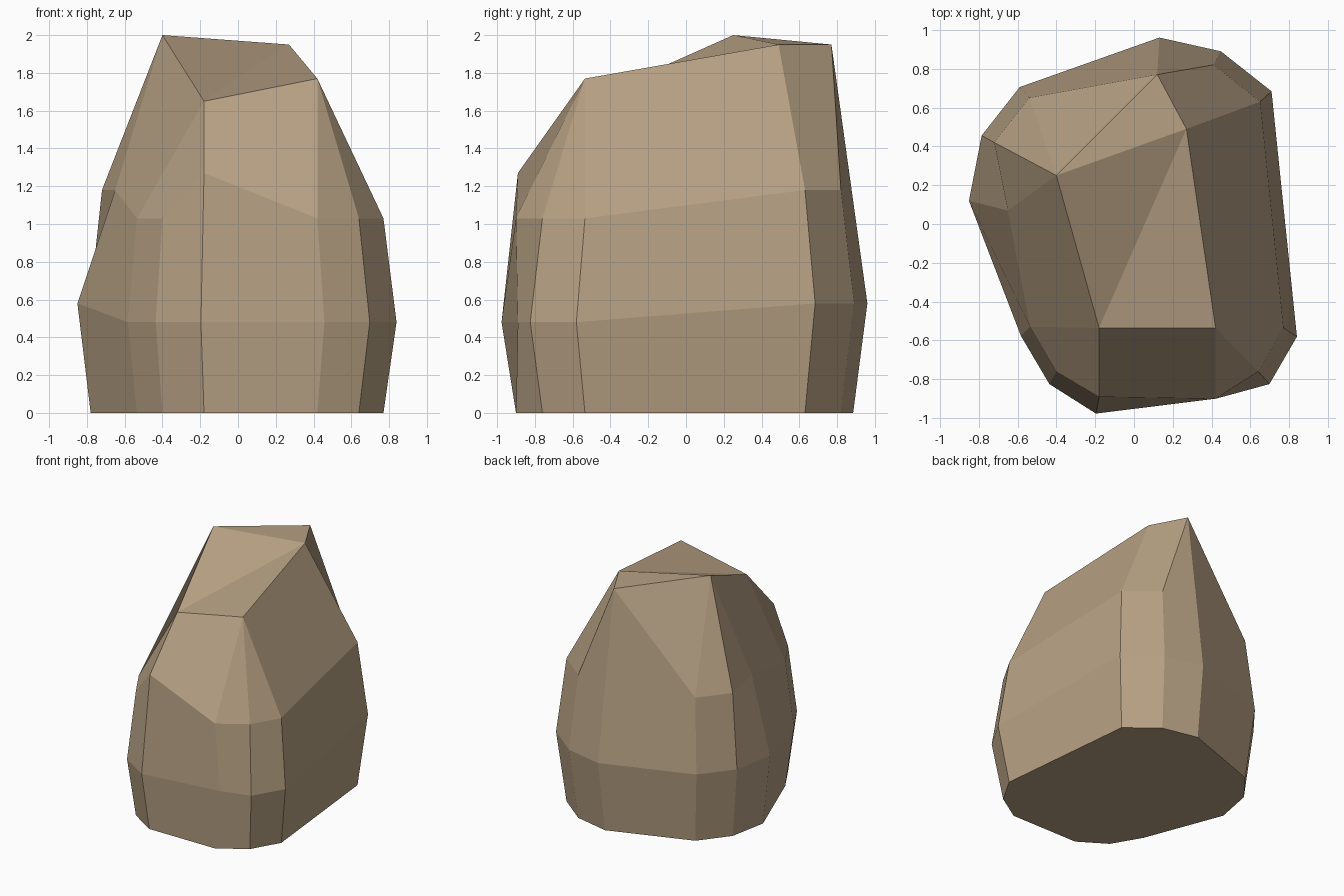
import bpy
import bmesh

default = bpy.data.objects.get("Cube")
if default:
    bpy.data.objects.remove(default, do_unlink=True)

# Stone colour
stone = bpy.data.materials.new("warm_stone")
stone.use_nodes = True
stone.diffuse_color = (0.47, 0.355, 0.23, 1)
bsdf = stone.node_tree.nodes["Principled BSDF"]
bsdf.inputs["Base Color"].default_value = stone.diffuse_color
bsdf.inputs["Roughness"].default_value = 0.9

# Footprint of the boulder, anticlockwise from the front
footprint = [(-.18, -.90), (.42, -.90), (.64, -.76), (.77, -.535),
             (.65, .63), (.41, .82), (.12, .885), (-.54, .65),
             (-.72, .42), (-.78, .11), (-.535, -.53), (-.40, -.76)]
count = len(footprint)
BACK = range(4, 10)

bm = bmesh.new()


def ring(points):
    return [bm.verts.new(p) for p in points]


# Base, bulging waist and shoulder rings; the back sits a little higher
base = ring((x, y, 0) for x, y in footprint)
waist = ring((x * 1.09, y * 1.085, .58 if i in BACK else .48)
             for i, (x, y) in enumerate(footprint))
waist[1].co.y = -.89
shoulder = ring((x, y, 1.18 if i in BACK else 1.03)
                for i, (x, y) in enumerate(footprint))
shoulder[0].co = (-.18, -.89, 1.27)
shoulder[6].co = (.12, .77, 1.95)
shoulder[9].co = (-.65, .07, 1.18)

bm.faces.new(reversed(base))
for low, high in ((base, waist), (waist, shoulder)):
    for i in range(count):
        j = (i + 1) % count
        bm.faces.new((low[i], low[j], high[j], high[i]))

# Slanted crown
front_r = bm.verts.new((-.18, -.535, 1.65))
front_l = bm.verts.new((.42, -.535, 1.77))
back_l = bm.verts.new((.27, .49, 1.95))
peak = bm.verts.new((-.40, .25, 2.0))
s = shoulder
for face in ((front_r, front_l, back_l), (front_r, back_l, peak),
             (peak, back_l, s[6]), (peak, s[6], s[7]),
             (s[0], s[1], front_l, front_r),
             (front_l, s[1], s[2]), (front_l, s[2], s[3]),
             (front_l, s[3], s[4], back_l),
             (back_l, s[4], s[5], s[6]),
             (peak, s[7], s[8]), (peak, s[8], s[9]),
             (peak, s[9], s[10], front_r),
             (front_r, s[10], s[11], s[0])):
    bm.faces.new(face)

bmesh.ops.recalc_face_normals(bm, faces=bm.faces)
mesh = bpy.data.meshes.new("boulder")
bm.to_mesh(mesh)
bm.free()
mesh.materials.append(stone)
boulder = bpy.data.objects.new("boulder", mesh)
bpy.context.collection.objects.link(boulder)
